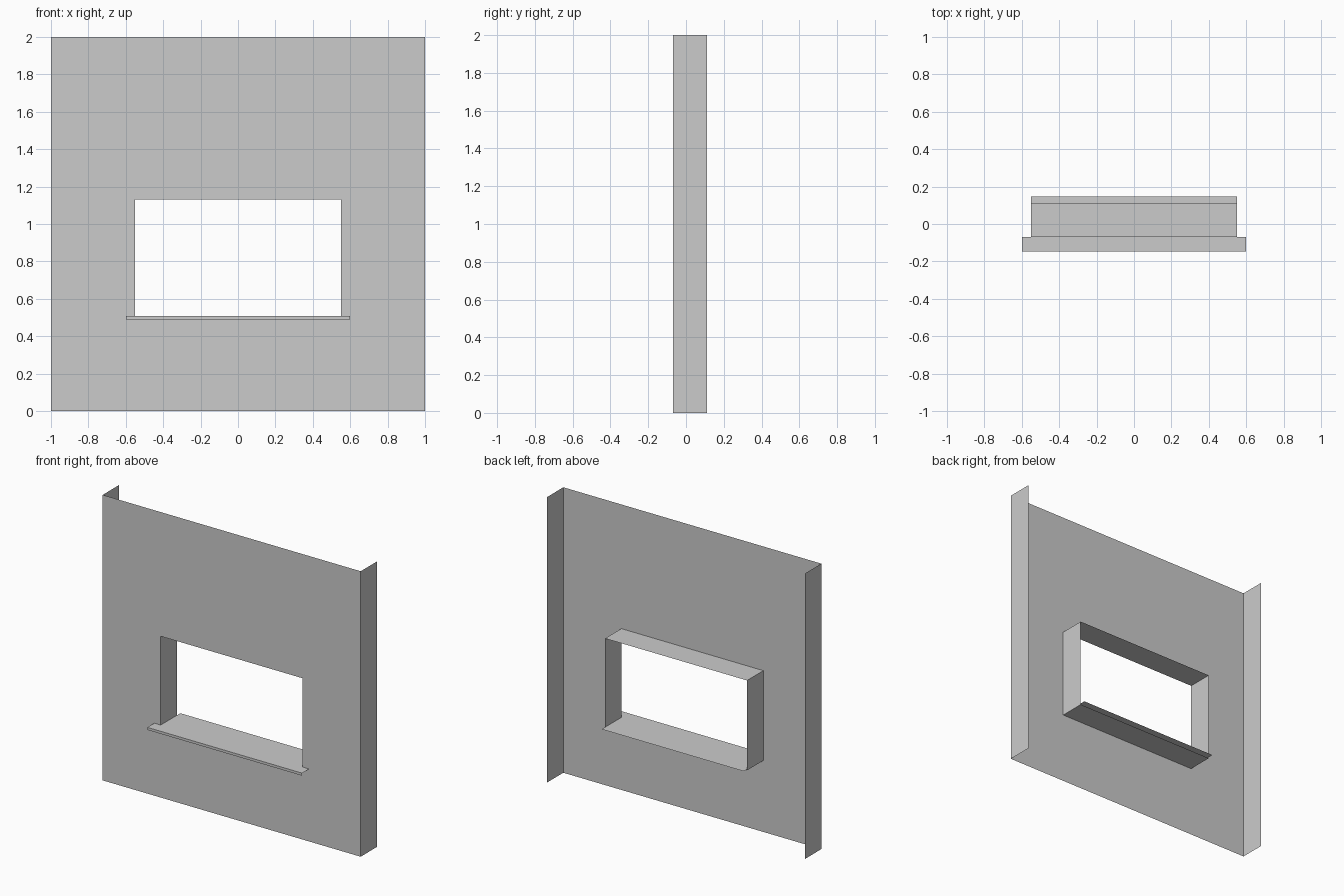
import bpy, bmesh

if "Cube" in bpy.data.objects:
    bpy.data.objects.remove(bpy.data.objects["Cube"])

FRONT, BACK = -0.07, 0.11          # wall sheet and the depth of its returns
HALF_W, HALF_OPEN, HEIGHT = 1.0, 0.55, 2.0
OPEN_LOW, OPEN_TOP = 0.50, 1.13
SILL_Z, SILL_Y, HALF_SILL = 0.508, 0.147, 0.60


def make(name, polys):
    """Object from a few flat polygons, with shared corners welded."""
    bm = bmesh.new()
    for poly in polys:
        bm.faces.new([bm.verts.new(p) for p in poly])
    bmesh.ops.remove_doubles(bm, verts=bm.verts, dist=1e-5)
    mesh = bpy.data.meshes.new(name)
    bm.to_mesh(mesh)
    bm.free()
    obj = bpy.data.objects.new(name, mesh)
    bpy.context.collection.objects.link(obj)
    return obj


def strip(points, offset):
    """Quads sweeping a polyline of points along an offset."""
    def moved(p):
        return tuple(a + b for a, b in zip(p, offset))
    return [(p, q, moved(q), moved(p)) for p, q in zip(points, points[1:])]


# wall sheet: 3 x 3 cells without the middle one
xs = [-HALF_W, -HALF_OPEN, HALF_OPEN, HALF_W]
zs = [0, OPEN_LOW, OPEN_TOP, HEIGHT]
wall = []
for i in range(3):
    for j in range(3):
        if (i, j) != (1, 1):
            wall.append([(xs[i], FRONT, zs[j]), (xs[i + 1], FRONT, zs[j]),
                         (xs[i + 1], FRONT, zs[j + 1]), (xs[i], FRONT, zs[j + 1])])

# returns folded back at both wall ends
depth = (0, BACK - FRONT, 0)
wall += strip([(HALF_W, FRONT, z) for z in zs], depth)
wall += strip([(-HALF_W, FRONT, z) for z in reversed(zs)], depth)
make("wall_panel", wall)

# lining around the four sides of the opening
corners = [(-HALF_OPEN, FRONT, OPEN_LOW), (-HALF_OPEN, FRONT, OPEN_TOP),
           (HALF_OPEN, FRONT, OPEN_TOP), (HALF_OPEN, FRONT, OPEN_LOW)]
make("opening_lining", strip(corners + corners[:1], depth))

# sill board inside the opening, overhanging at the back
make("sill_board", strip([(-HALF_OPEN, FRONT, SILL_Z), (-HALF_OPEN, SILL_Y, SILL_Z)],
                         (2 * HALF_OPEN, 0, 0)))

# wider front nosing with a lip turned down
make("sill_nosing", strip([(-HALF_SILL, -SILL_Y, 0.49), (-HALF_SILL, -SILL_Y, SILL_Z),
                           (-HALF_SILL, FRONT, SILL_Z)], (2 * HALF_SILL, 0, 0)))
